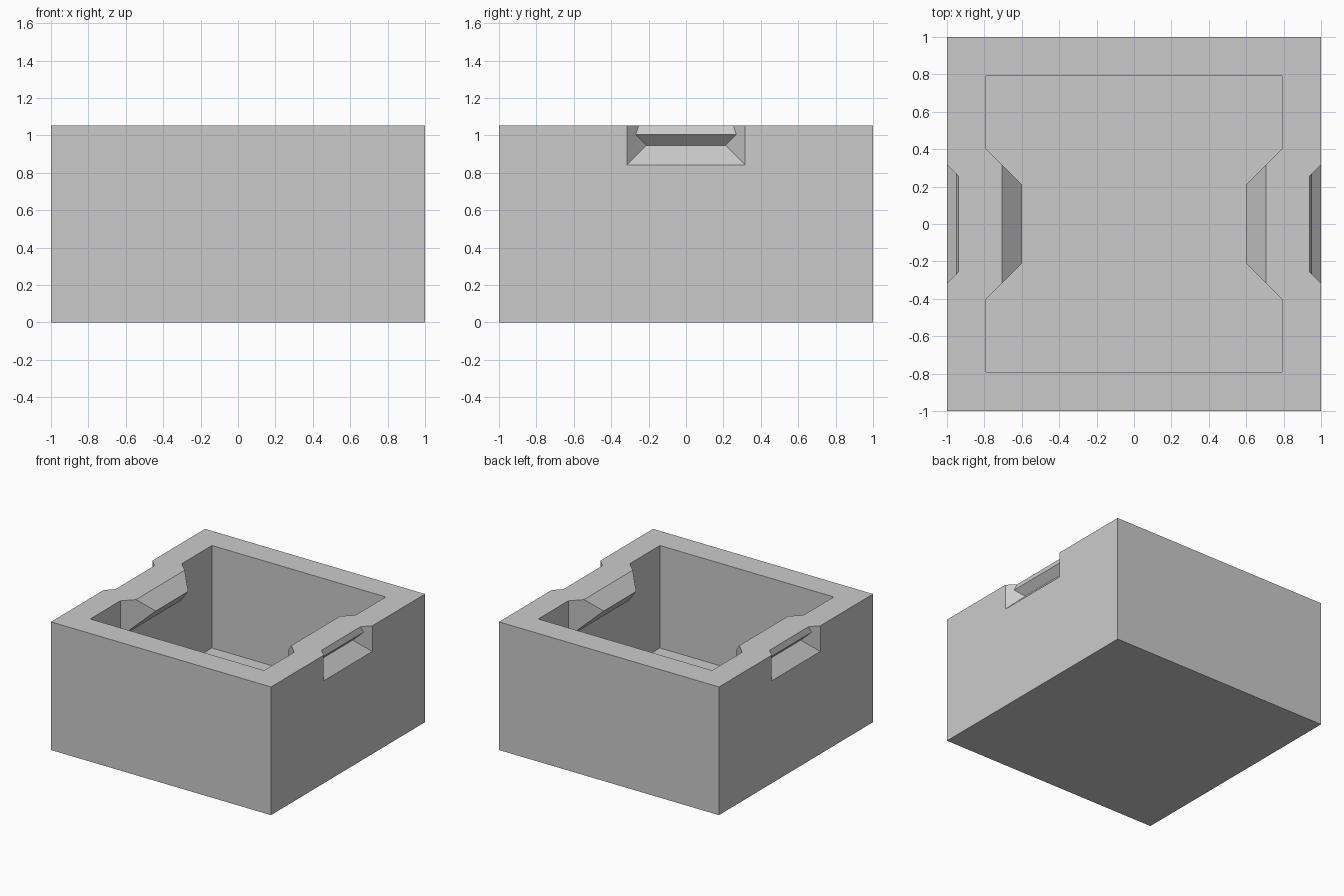
import bpy
import bmesh
from mathutils import Matrix

cube = bpy.data.objects.get("Cube")
if cube:
    bpy.data.objects.remove(cube, do_unlink=True)

HEIGHT = 1.053
INNER = 0.79      # half width of the cavity
FLOOR = 0.211     # thickness of the bottom

grey = bpy.data.materials.new("plain grey")
grey.use_nodes = True
colour = (0.6, 0.6, 0.6, 1)
grey.diffuse_color = colour
grey.node_tree.nodes["Principled BSDF"].inputs["Base Color"].default_value = colour


def add_object(name, bm):
    bmesh.ops.recalc_face_normals(bm, faces=bm.faces)
    mesh = bpy.data.meshes.new(name)
    bm.to_mesh(mesh)
    bm.free()
    mesh.materials.append(grey)
    obj = bpy.data.objects.new(name, mesh)
    bpy.context.collection.objects.link(obj)
    return obj


def block(name, half, low, high):
    bm = bmesh.new()
    bmesh.ops.create_cube(bm, size=1, matrix=Matrix.Translation((0, 0, (low + high) / 2))
                          @ Matrix.Diagonal((2 * half, 2 * half, high - low, 1)))
    return add_object(name, bm)


def wedge(name, profile, start, side):
    """An x-z profile spanning y, with end walls at 45 degrees that meet at x = start."""
    bm = bmesh.new()
    near, far = ([bm.verts.new((side * x, end * (x - start), z)) for x, z in profile]
                 for end in (-1, 1))
    bm.faces.new(near)
    bm.faces.new(far)
    for i in range(len(profile)):
        j = (i + 1) % len(profile)
        bm.faces.new((near[i], near[j], far[j], far[i]))
    return add_object(name, bm)


def cut(target, cutter):
    """Subtract the cutter from the target, then discard it."""
    mod = target.modifiers.new("cut", 'BOOLEAN')
    mod.operation = 'DIFFERENCE'
    mod.solver = 'EXACT'
    mod.object = cutter
    with bpy.context.temp_override(object=target, active_object=target,
                                   selected_objects=[target]):
        bpy.ops.object.modifier_apply(modifier=mod.name)
    bpy.data.objects.remove(cutter, do_unlink=True)


# Solid box, and the cavity that hollows it
box = block("open_box", 1, 0, HEIGHT)
cavity = block("cavity_cutter", INNER, FLOOR, HEIGHT + 0.1)

# Thickened inner wall behind each grip, and the finger grip outside
bulge = [(0.6, 0.947), (0.85, 0.697), (0.85, 1.197)]
grip = [(1.05, 0.792), (0.895, 0.947), (0.953, 1.005), (0.921, 1.101), (1.05, 1.101)]
for side in (-1, 1):
    cut(cavity, wedge("bulge_cutter", bulge, 0.39, side))
    cut(box, wedge("grip_cutter", grip, 0.684, side))

cut(box, cavity)
